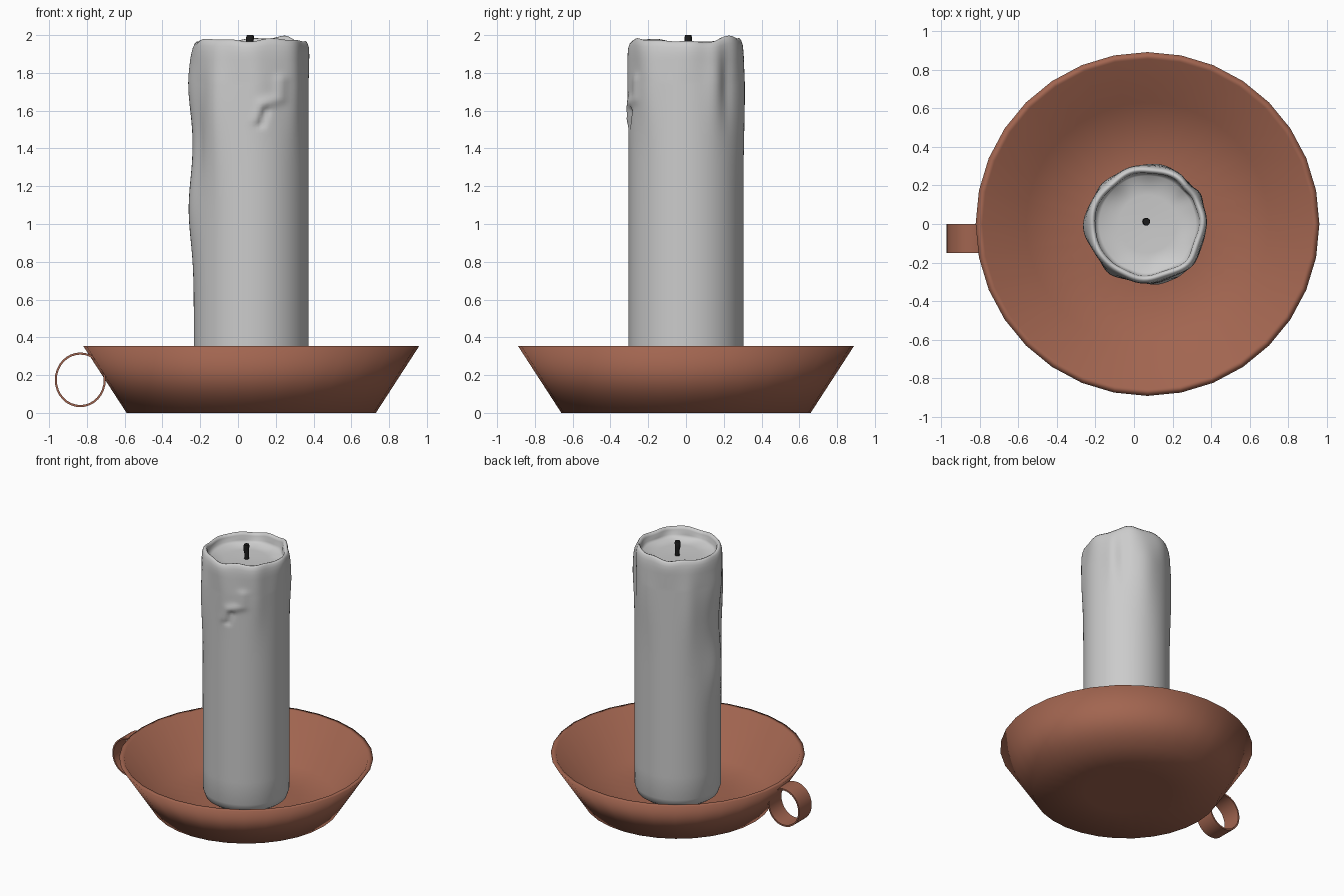
import bpy, bmesh, math
from math import sin, cos, exp, pi, radians

if "Cube" in bpy.data.objects:
    bpy.data.objects.remove(bpy.data.objects["Cube"])

CX = 0.07  # shared axis of dish and candle


def material(name, rgb):
    m = bpy.data.materials.new(name)
    m.diffuse_color = (*rgb, 1)
    m.use_nodes = True
    m.node_tree.nodes["Principled BSDF"].inputs["Base Color"].default_value = m.diffuse_color
    return m


clay = material("clay", (0.36, 0.13, 0.08))
black = material("charred", (0.012, 0.012, 0.012))


def loft(name, rings, loc, mat=None, closed=False, caps=True, angle=180):
    """Skin a list of equal-length point rings into a smooth mesh."""
    bm = bmesh.new()
    vs = [[bm.verts.new(p) for p in r] for r in rings]
    n = len(vs[0])
    pairs = list(zip(vs, vs[1:])) + ([(vs[-1], vs[0])] if closed else [])
    for a, b in pairs:
        for i in range(n):
            j = (i + 1) % n
            bm.faces.new((a[i], a[j], b[j], b[i]))
    if caps and not closed:
        for r in (vs[0], vs[-1]):
            c = bm.verts.new([sum(v.co[k] for v in r) / n for k in range(3)])
            for i in range(n):
                bm.faces.new((r[i], r[(i + 1) % n], c))
    bmesh.ops.recalc_face_normals(bm, faces=bm.faces)
    me = bpy.data.meshes.new(name)
    bm.to_mesh(me)
    bm.free()
    ob = bpy.data.objects.new(name, me)
    ob.location = loc
    bpy.context.collection.objects.link(ob)
    if mat:
        me.materials.append(mat)
    bpy.context.view_layer.objects.active = ob
    ob.select_set(True)
    if angle >= 180:
        bpy.ops.object.shade_smooth()
    else:
        bpy.ops.object.shade_smooth_by_angle(angle=radians(angle))
    ob.select_set(False)
    return ob


def circle(r, z, n):
    return [(r * cos(2 * pi * i / n), r * sin(2 * pi * i / n), z) for i in range(n)]


# Dish: sloping walls, thin rim, shallow floor
dish_profile = [(0.3, 0), (0.66, 0), (0.89, 0.355), (0.855, 0.355),
                (0.63, 0.05), (0.3, 0.05)]
loft("dish", [circle(r, z, 32) for r, z in dish_profile], (CX, 0, 0), clay)

# Finger ring: thin wide band on the left side
band = [(1, -0.15), (1, 0), (0.92, 0), (0.92, -0.15)]
loft("finger_ring", [[(0.135 * s * cos(2 * pi * i / 32), y, 0.145 * s * sin(2 * pi * i / 32))
                      for i in range(32)] for s, y in band],
     (-0.835, 0, 0.175), clay, closed=True, angle=40)


# Candle: melted pillar with wavy rim, runs of wax and a sunken pool
def bump(v, centre, width):
    return exp(-((v - centre) / width) ** 2)


def wrap(a):
    return (a + pi) % (2 * pi) - pi


def near(x, z, path, width):
    """Falloff from a polyline drawn on the candle front."""
    best = 9
    for (ax, az), (bx, bz) in zip(path, path[1:]):
        dx, dz = bx - ax, bz - az
        t = max(0, min(1, ((x - ax) * dx + (z - az) * dz) / (dx * dx + dz * dz)))
        best = min(best, math.hypot(x - ax - t * dx, z - az - t * dz))
    return exp(-(best / width) ** 2)


# (angle in degrees, height, angular width, vertical width, depth)
RUNS = [(183, 1.75, 22, 0.22, 0.03), (185, 1.08, 18, 0.24, 0.028),
        (232, 1.65, 13, 0.33, 0.022), (205, 1.45, 9, 0.25, -0.012),
        (30, 1.8, 9, 0.22, 0.014), (45, 1.75, 7, 0.2, -0.012),
        (75, 1.7, 18, 0.3, 0.012), (140, 1.6, 12, 0.3, 0.012),
        (318, 1.75, 12, 0.25, 0.014), (275, 1.75, 12, 0.2, 0.006)]
HOOK = [(0.155, 1.76), (0.15, 1.665), (0.06, 1.635), (0.035, 1.55)]
DENT = [(0.075, 1.6), (0.05, 1.53)]


def melt(a, z):
    d = sum(k * bump(wrap(a - radians(c)), 0, radians(w)) * bump(z, h, s)
            for c, h, w, s, k in RUNS)
    if sin(a) < 0:
        x = 0.305 * cos(a)
        d += 0.012 * near(x, z, HOOK, 0.03) - 0.02 * near(x, z, DENT, 0.02)
    return d


def rim_height(a):
    return (0.006 * sin(5 * a + 0.6) + 0.004 * sin(9 * a)
            + 0.024 * bump(wrap(a - radians(52)), 0, 0.3)
            - 0.02 * bump(wrap(a - radians(15)), 0, 0.3)
            - 0.015 * bump(wrap(a - radians(165)), 0, 0.35))


N = 96
levels = [(0.2, 0.05), (0.25, 0.055), (0.285, 0.08), (0.302, 0.13), (0.304, 0.3)]
levels += [(0.304, 0.3 + 0.04 * i) for i in range(1, 30)]
levels += [(0.304, 1.48 + 0.015 * i) for i in range(28)]
levels += [(0.303, 1.91), (0.3, 1.94), (0.293, 1.963), (0.283, 1.975), (0.272, 1.972),
           (0.263, 1.955), (0.26, 1.92), (0.25, 1.9), (0.15, 1.895), (0.04, 1.89)]
rings = []
for k, (r, z) in enumerate(levels):
    inside = k >= len(levels) - 3
    ring = []
    for i in range(N):
        a = 2 * pi * i / N
        top = max(0, min(1, (z - 1.75) / 0.2))
        rr = r + (0 if inside else melt(a, z) + top * 0.006 * sin(7 * a + 1))
        zz = z + (0 if inside else rim_height(a) * max(0, min(1, (z - 1.88) / 0.08)))
        ring.append((rr * cos(a), rr * sin(a), zz))
    rings.append(ring)
loft("candle", rings, (CX, 0, 0))

# Wick: short, slightly crooked stub
wick = [(0.017, 1.87, 0), (0.017, 1.93, 0.002), (0.02, 1.96, -0.003), (0.021, 1.985, -0.002), (0.018, 2.0, 0)]
loft("wick", [[(x + dx, y, z) for x, y, z in circle(r, z, 10)] for r, z, dx in wick],
     (CX - 0.005, 0.012, 0), black, angle=40)
